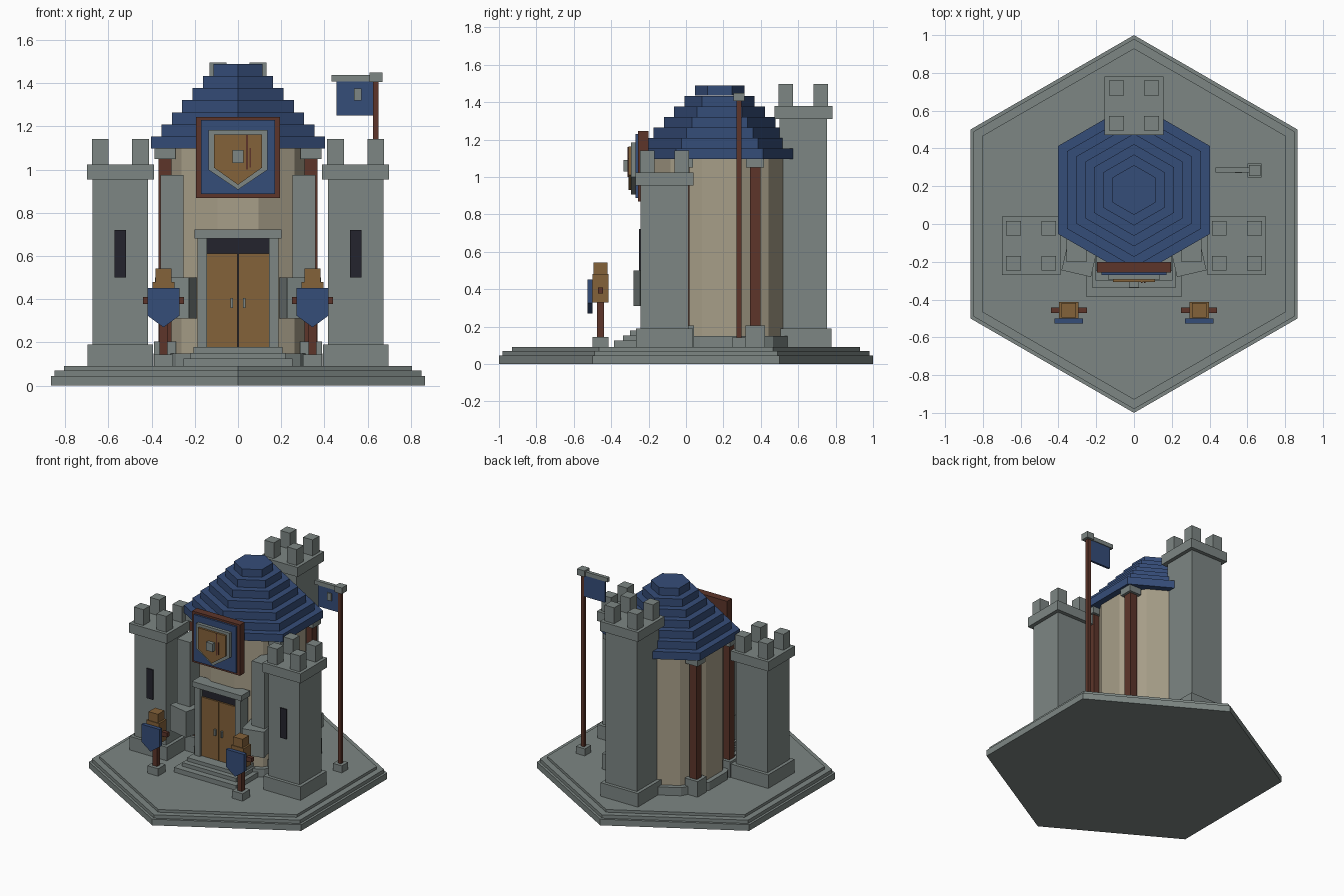
import bpy
import bmesh
import math

if "Cube" in bpy.data.objects:
    bpy.data.objects.remove(bpy.data.objects["Cube"], do_unlink=True)


def material(name, r, g, b):
    m = bpy.data.materials.new(name)
    m.use_nodes = True
    m.diffuse_color = (r, g, b, 1)
    m.node_tree.nodes["Principled BSDF"].inputs["Base Color"].default_value = (r, g, b, 1)
    return m


STONE = material("grey stone", .205, .24, .23)
BLUE = material("blue", .036, .074, .19)
PLASTER = material("tan plaster", .39, .345, .25)
WOOD = material("light wood", .23, .122, .042)
TIMBER = material("dark timber", .11, .036, .023)
DARK = material("dark opening", .017, .017, .026)


def finish(name, bm, mat):
    bmesh.ops.recalc_face_normals(bm, faces=bm.faces)
    mesh = bpy.data.meshes.new(name)
    bm.to_mesh(mesh)
    bm.free()
    mesh.materials.append(mat)
    ob = bpy.data.objects.new(name, mesh)
    bpy.context.collection.objects.link(ob)
    return ob


def box(name, mat, x, y, z, turn=0):
    """Box from (min, max) pairs, optionally turned about its own vertical axis."""
    bm = bmesh.new()
    bmesh.ops.create_cube(bm, size=1)
    for v in bm.verts:
        v.co = [(p[1] - p[0]) * c for p, c in zip((x, y, z), v.co)]
    ob = finish(name, bm, mat)
    ob.location = [sum(p) / 2 for p in (x, y, z)]
    ob.rotation_euler.z = math.radians(turn)
    return ob


def block(name, mat, cx, cy, half, z):
    return box(name, mat, (cx - half, cx + half), (cy - half, cy + half), z)


def prism(name, mat, sides, radius, cy, z, start):
    """Upright regular prism; start is the angle of the first corner."""
    bm = bmesh.new()
    ring = [bm.verts.new((radius * math.cos(a), cy + radius * math.sin(a), z[0]))
            for a in (math.radians(start + 360 * i / sides) for i in range(sides))]
    extrude(bm, bm.faces.new(ring), (0, 0, z[1] - z[0]))
    return finish(name, bm, mat)


def extrude(bm, face, offset):
    out = bmesh.ops.extrude_face_region(bm, geom=[face], use_keep_orig=True)
    verts = [g for g in out["geom"] if isinstance(g, bmesh.types.BMVert)]
    bmesh.ops.translate(bm, verts=verts, vec=offset)


def shield(name, mat, cx, half, y, top, shoulder, tip):
    bm = bmesh.new()
    outline = ((-half, top), (half, top), (half, shoulder), (0, tip), (-half, shoulder))
    face = bm.faces.new([bm.verts.new((cx + px, y[0], pz)) for px, pz in outline])
    extrude(bm, face, (0, y[1] - y[0], 0))
    return finish(name, bm, mat)


def tower(name, cx, cy, cap_z):
    block(name + "_footing", STONE, cx, cy, .152, (.09, .19))
    block(name + "_shaft", STONE, cx, cy, .128, (.19, cap_z))
    block(name + "_cap", STONE, cx, cy, .155, (cap_z, cap_z + .07))
    for dx in (-.093, .093):
        for dy in (-.093, .093):
            block(name + "_merlon", STONE, cx + dx, cy + dy, .039, (cap_z + .07, cap_z + .187))


# Stepped hexagonal base
for radius, z in ((1, (0, .045)), (.98, (.045, .07)), (.93, (.07, .09))):
    prism("base_step", STONE, 6, radius, 0, z, 30)

# Round hall with tiered roof
CY = .18
prism("hall_plinth", STONE, 12, .405, CY, (.09, .15), 15)
prism("hall_wall", PLASTER, 12, .37, CY, (.15, 1.1), 15)
for i in range(7):
    prism("roof_tier", BLUE, 6, .465 - i * .0555, CY,
          (1.097 + i * .0562, 1.153 + i * .0562), 30)

# Timber columns with stone feet and capitals
for side in (-1, 1):
    for cy in (CY - .19, CY + .19):
        x = side * .338
        block("column_foot", STONE, x, cy, .052, (.09, .205))
        block("column", TIMBER, x, cy, .029, (.2, 1.06))
        block("column_capital", STONE, x, cy, .048, (1.05, 1.1))

# Towers
tower("back_tower", 0, .627, 1.31)
for label, side in (("right", -1), ("left", 1)):
    tower(label + "_tower", side * .545, -.115, .955)
    cx = side * .545
    box(label + "_slit_window", DARK, (cx - .026, cx + .026), (-.252, -.244), (.5, .72))

    # Buttresses between tower and doorway
    cx = side * .305
    box(label + "_buttress", STONE, (cx - .053, cx + .053), (-.2, -.04), (.5, .975))
    cx = side * .285
    box(label + "_buttress_foot", STONE, (cx - .08, cx + .08), (-.265, -.08),
        (.31, .5), side * 13)

# Entrance steps
for half, front, z in ((.253, -.385, (.09, .125)), (.22, -.338, (.125, .152)),
                       (.205, -.3, (.152, .178))):
    box("entrance_step", STONE, (-half, half), (front, -.1), z)

# Doorway
box("doorway_recess", DARK, (-.146, .146), (-.21, -.15), (.178, .69))
box("lintel", STONE, (-.202, .202), (-.25, -.15), (.682, .722))
for label, side in (("right", -1), ("left", 1)):
    x = sorted((side * .143, side * .187))
    box(label + "_door_jamb", STONE, x, (-.24, -.15), (.178, .685))
    x = sorted((side * .002, side * .143))
    box(label + "_door", WOOD, x, (-.222, -.18), (.178, .612))
    x = sorted((side * .022, side * .034))
    box(label + "_door_handle", STONE, x, (-.238, -.22), (.36, .405))

# Wall sign with shield emblem
box("sign_frame", TIMBER, (-.195, .195), (-.256, -.2), (.87, 1.245))
box("sign_panel", BLUE, (-.172, .172), (-.27, -.25), (.888, 1.23))
shield("sign_shield_rim", STONE, 0, .137, (-.293, -.265), 1.183, 1.0, .907)
shield("sign_shield", WOOD, 0, .112, (-.308, -.285), 1.163, 1.01, .93)
box("sign_shield_boss", STONE, (-.026, .026), (-.335, -.3), (1.03, 1.09))
for x, z in ((.038, (1.0, 1.16)), (.053, (1.01, 1.1))):
    box("shield_scratch", TIMBER, (x, x + .008), (-.312, -.306), z)

# Training dummies with shields
for label, side in (("right", -1), ("left", 1)):
    cx, cy = side * .345, -.457
    block(label + "_dummy_foot", STONE, cx, cy, .043, (.09, .145))
    block(label + "_dummy_post", TIMBER, cx, cy, .018, (.145, .34))
    box(label + "_dummy_body", WOOD, (cx - .052, cx + .052), (cy - .043, cy + .043), (.33, .48))
    block(label + "_dummy_head", WOOD, cx, cy, .038, (.48, .543))
    box(label + "_dummy_arms", TIMBER, (cx - .095, cx + .095), (cy - .014, cy + .014), (.378, .41))
    shield(label + "_dummy_shield", BLUE, cx, .075, (-.527, -.5), .453, .325, .27)

# Flagpole
block("flagpole_foot", STONE, .638, .283, .036, (.09, .142))
block("flagpole", TIMBER, .638, .283, .013, (.142, 1.41))
block("flagpole_cap", STONE, .64, .283, .03, (1.405, 1.45))
box("flag_crossbar", STONE, (.432, .62), (.272, .298), (1.408, 1.438))
box("flag", BLUE, (.457, .626), (.277, .293), (1.25, 1.41))
box("flag_emblem", STONE, (.536, .571), (.269, .278), (1.32, 1.375))
